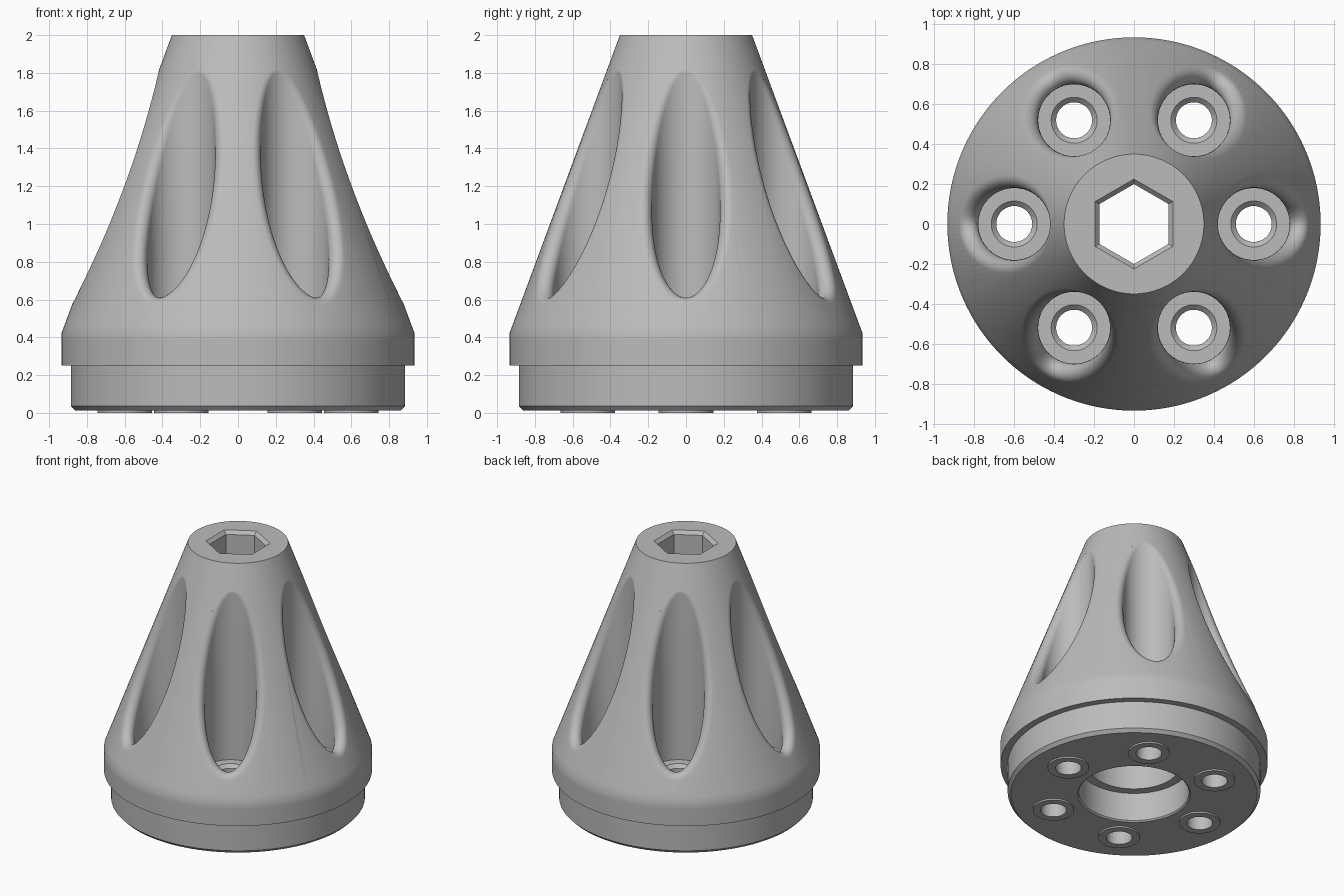
import bpy, bmesh
from math import sin, cos, pi, atan2, radians
from mathutils import Vector, Matrix

cube = bpy.data.objects.get("Cube")
if cube:
    bpy.data.objects.remove(cube, do_unlink=True)

grey = bpy.data.materials.new("machined grey")
grey.use_nodes = True
COLOUR = (0.5, 0.5, 0.5, 1)
grey.diffuse_color = COLOUR
grey.node_tree.nodes["Principled BSDF"].inputs["Base Color"].default_value = COLOUR

# Main dimensions
TOP_Z, TOP_R = 2.0, 0.35
RIM_Z, RIM_R = 0.42, 0.935
BASE_Z = 0.012
HOLE_POS, HOLE_R, BOSS_R = 0.6, 0.09, 0.145
POCKET_R, FLOOR_Z, FILLET = 0.18, 0.52, 0.05
SLOPE = atan2(RIM_R - TOP_R, TOP_Z - RIM_Z)


def cone_r(z):
    return TOP_R + (TOP_Z - z) * (RIM_R - TOP_R) / (TOP_Z - RIM_Z)


def circle(r, z, n, x=0.0, start=0.0):
    return [Vector((x + r * cos(start + 2 * pi * i / n),
                    r * sin(start + 2 * pi * i / n), z)) for i in range(n)]


def skin(bm, rings, first=None, last=None, turn=0.0):
    """Bridge rings of points; close ends to poles, or back round to the start."""
    rot = Matrix.Rotation(turn, 3, 'Z')
    loops = [[bm.verts.new(rot @ p) for p in ring] for ring in rings]
    n = len(loops[0])
    pairs = list(zip(loops, loops[1:]))
    if first is None:
        pairs.append((loops[-1], loops[0]))
    for a, b in pairs:
        for i in range(n):
            j = (i + 1) % n
            bm.faces.new((a[i], a[j], b[j], b[i]))
    if first is not None:
        for pole, loop in ((first, loops[0]), (last, loops[-1])):
            v = bm.verts.new(rot @ Vector(pole))
            for i in range(n):
                bm.faces.new((loop[i], loop[(i + 1) % n], v))


def finish(bm, name):
    bmesh.ops.recalc_face_normals(bm, faces=bm.faces)
    mesh = bpy.data.meshes.new(name)
    bm.to_mesh(mesh)
    bm.free()
    mesh.materials.append(grey)
    ob = bpy.data.objects.new(name, mesh)
    bpy.context.collection.objects.link(ob)
    return ob


def select(ob):
    bpy.ops.object.select_all(action='DESELECT')
    ob.select_set(True)
    bpy.context.view_layer.objects.active = ob


# Turned body: stepped bore, base spigot, rim and cone
profile = [(0.32, 1.5), (0.32, 0.24), (0.385, 0.24), (0.385, BASE_Z + 0.01),
           (0.395, BASE_Z), (0.862, BASE_Z), (0.885, 0.036), (0.885, 0.25),
           (RIM_R, 0.25), (RIM_R, 0.38), (RIM_R, RIM_Z),
           (cone_r(0.47), 0.47), (TOP_R, TOP_Z)]
bm = bmesh.new()
skin(bm, [circle(r, z, 192) for r, z in profile], (0, 0, 1.5), (0, 0, TOP_Z))
body = finish(bm, "cone_body")

# Bolt pocket cutter: through hole, chamfer, flat seat, wall and rolled lip
N, STEPS = 96, 10
rings = [circle(HOLE_R, -0.1, N, HOLE_POS),
         circle(HOLE_R, FLOOR_Z - 0.025, N, HOLE_POS),
         circle(HOLE_R + 0.025, FLOOR_Z, N, HOLE_POS),
         circle(POCKET_R, FLOOR_Z, N, HOLE_POS)]
lip = [[] for _ in range(STEPS + 2)]
for c in circle(POCKET_R + FILLET, 0, N, HOLE_POS):
    inward = (Vector((HOLE_POS, 0, 0)) - c).normalized()
    radius = c.length
    normal = Vector((c.x / radius * cos(SLOPE), c.y / radius * cos(SLOPE), sin(SLOPE)))
    c.z = (TOP_Z - (radius - TOP_R) * (TOP_Z - RIM_Z) / (RIM_R - TOP_R)
           - FILLET / sin(SLOPE))
    angle = inward.angle(normal)
    for k in range(STEPS + 1):
        t = k / STEPS
        d = (inward * sin((1 - t) * angle) + normal * sin(t * angle)) / sin(angle)
        lip[k].append(c + d * FILLET)
    lip[-1].append(c + normal * (FILLET + 0.3))
rings += lip

bm = bmesh.new()
for i in range(6):
    skin(bm, rings, (HOLE_POS, 0, -0.1), (1.3, 0, 1.4), i * pi / 3)

# Hexagonal socket cutter with chamfered mouth
hexagon = [(0.2, 1.4), (0.2, TOP_Z - 0.025), (0.225, TOP_Z), (0.25, TOP_Z + 0.025)]
skin(bm, [circle(r, z, 6, start=pi / 2) for r, z in hexagon],
     (0, 0, 1.4), (0, 0, TOP_Z + 0.025))
cutter = finish(bm, "pocket_cutter")
cutter.hide_render = True

select(body)
cut = body.modifiers.new("pockets", 'BOOLEAN')
cut.operation = 'DIFFERENCE'
cut.solver = 'EXACT'
cut.object = cutter
bpy.ops.object.modifier_apply(modifier=cut.name)
bpy.data.objects.remove(cutter, do_unlink=True)
bpy.ops.object.shade_smooth_by_angle(angle=radians(30))

# Raised bosses around the holes on the underside
bm = bmesh.new()
for i in range(6):
    skin(bm, [circle(r, z, 64, HOLE_POS) for r, z in
              ((HOLE_R, 0), (BOSS_R, 0), (BOSS_R, BASE_Z), (HOLE_R, BASE_Z))],
         turn=i * pi / 3)
bosses = finish(bm, "underside_bosses")
select(bosses)
bpy.ops.object.shade_smooth_by_angle(angle=radians(30))
